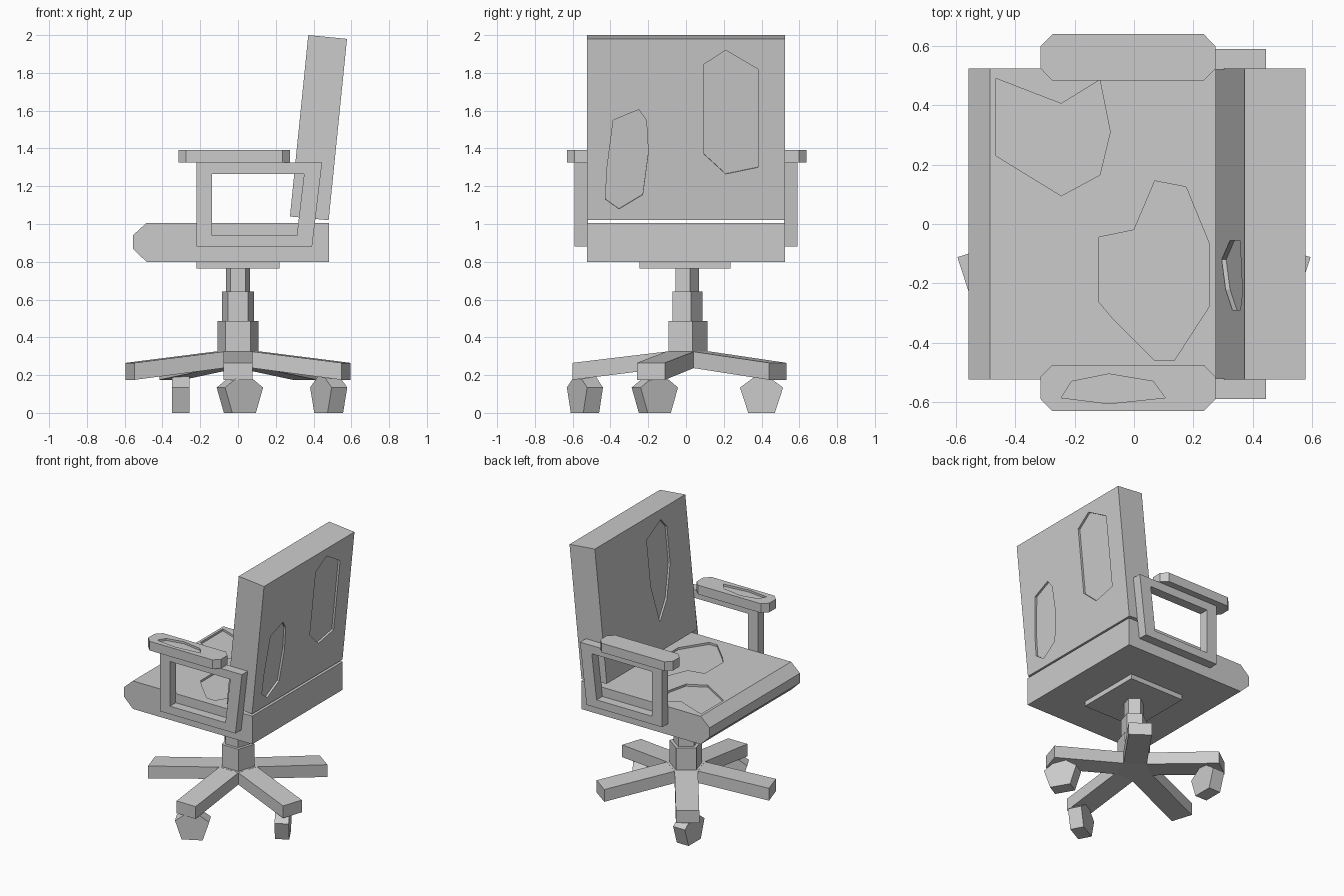
import bpy, bmesh, math
from mathutils import Vector, Matrix

if "Cube" in bpy.data.objects:
    bpy.data.objects.remove(bpy.data.objects["Cube"])


def prism(name, pts, vec):
    """Flat polygon of 3D points extruded along vec."""
    bm = bmesh.new()
    n = len(pts)
    a = [bm.verts.new(p) for p in pts]
    b = [bm.verts.new(Vector(p) + Vector(vec)) for p in pts]
    bm.faces.new(a)
    bm.faces.new(b[::-1])
    for i in range(n):
        bm.faces.new((a[i], b[i], b[(i + 1) % n], a[(i + 1) % n]))
    bmesh.ops.recalc_face_normals(bm, faces=bm.faces)
    me = bpy.data.meshes.new(name)
    bm.to_mesh(me)
    bm.free()
    ob = bpy.data.objects.new(name, me)
    bpy.context.collection.objects.link(ob)
    return ob


def cut(ob, cutter):
    """Subtract the cutter from ob and remove it."""
    cutter.hide_render = True
    mod = ob.modifiers.new("cut", 'BOOLEAN')
    mod.operation, mod.solver, mod.object = 'DIFFERENCE', 'EXACT', cutter
    bpy.context.view_layer.objects.active = ob
    bpy.ops.object.modifier_apply(modifier=mod.name)
    bpy.data.objects.remove(cutter)


def recess(ob, pts, inward, depth=0.015):
    """Shallow worn hollow with the outline pts lying on the surface."""
    d = Vector(inward).normalized()
    cut(ob, prism("cutter", [Vector(p) - d * 0.03 for p in pts], d * (0.03 + depth)))


def ngon(n, r, start):
    return [(r * math.cos(start + math.tau * i / n), r * math.sin(start + math.tau * i / n))
            for i in range(n)]


# Seat cushion with chamfered front edge
W = 0.523
seat = prism("seat", [(x, -W, z) for x, z in [(-0.557, 0.94), (-0.485, 1.005), (0.482, 1.005),
             (0.482, 0.80), (-0.485, 0.80), (-0.557, 0.87)]], (0, 2 * W, 0))
for outline in (
    [(-0.465, 0.49), (-0.245, 0.405), (-0.115, 0.485), (-0.08, 0.31), (-0.115, 0.165),
     (-0.245, 0.095), (-0.465, 0.23)],
    [(0.07, 0.145), (0.175, 0.125), (0.255, -0.07), (0.255, -0.275), (0.135, -0.46),
     (0.07, -0.46), (-0.07, -0.32), (-0.12, -0.26), (-0.12, -0.045), (0, -0.02)],
):
    recess(seat, [(x, y, 1.005) for x, y in outline], (0, 0, -1))

# Leaning backrest
back = prism("backrest", [(x, -W, z) for x, z in [(0.372, 2.0), (0.577, 1.98), (0.48, 1.02),
             (0.275, 1.04)]], (0, 2 * W, 0))
lean = 0.097 / 0.96
for outline in (
    [(-0.385, 1.55), (-0.25, 1.605), (-0.21, 1.55), (-0.2, 1.38), (-0.23, 1.155),
     (-0.355, 1.08), (-0.425, 1.13), (-0.42, 1.28)],
    [(0.095, 1.845), (0.21, 1.92), (0.38, 1.82), (0.38, 1.3), (0.21, 1.265), (0.095, 1.37)],
):
    recess(back, [(0.48 + (z - 1.02) * lean, y, z) for y, z in outline], (-1, 0, lean))
recess(back, [(0.275 + (z - 1.04) * lean, y, z) for y, z in
              [(-0.055, 1.85), (-0.23, 1.93), (-0.29, 1.86), (-0.29, 1.6), (-0.22, 1.37),
               (-0.12, 1.24), (-0.055, 1.52)]], (1, 0, -lean))

# Arm frames and pads on both sides
for side, label in ((1, "left"), (-1, "right")):
    frame = prism(label + "_arm_frame", [(x, side * 0.52, z) for x, z in
                  [(-0.22, 1.325), (0.445, 1.325), (0.392, 0.88), (-0.22, 0.88)]],
                  (0, side * 0.07, 0))
    cut(frame, prism("cutter", [(x, side * 0.4, z) for x, z in
        [(-0.138, 1.265), (0.35, 1.265), (0.311, 0.938), (-0.138, 0.938)]], (0, side * 0.4, 0)))
    cy = 0.561 if side > 0 else -0.552
    pad = prism(label + "_arm_pad", [(x, cy + y, 1.325) for x, y in
                [(-0.315, 0.037), (-0.275, 0.078), (0.235, 0.078), (0.275, 0.037),
                 (0.275, -0.037), (0.235, -0.078), (-0.275, -0.078), (-0.315, -0.037)]],
                (0, 0, 0.067))
recess(pad, [(x, y, 1.392) for x, y in [(-0.245, -0.585), (-0.21, -0.53), (-0.085, -0.505),
             (0.065, -0.53), (0.105, -0.585), (-0.085, -0.605)]], (0, 0, -1))

# Mounting plate and stepped five-sided column
prism("seat_plate", [(x, y, 0.765) for x, y in
      [(-0.22, -0.245), (0.22, -0.245), (0.22, 0.235), (-0.22, 0.235)]], (0, 0, 0.036))
for i, (r, z0, z1) in enumerate([(0.068, 0.64, 0.766), (0.088, 0.485, 0.642),
                                 (0.113, 0.32, 0.487)]):
    prism(f"column_{i + 1}", [(x, y, z0) for x, y in ngon(5, r, math.pi / 2)], (0, 0, z1 - z0))
prism("base_hub", [(x, y, 0.238) for x, y in ngon(5, 0.132, math.pi / 2)], (0, 0, 0.087))

# Five sloping legs
for i in range(5):
    leg = prism(f"leg_{i + 1}", [(x, -0.0775, z) for x, z in
                [(0.1, 0.325), (0.6, 0.265), (0.6, 0.175), (0.1, 0.238)]], (0, 0.155, 0))
    leg.rotation_euler.z = math.radians(-90 + 72 * i)

# Three remaining casters, each turned its own way
R, T = 0.12, 0.095
for i, (x, y, turn) in enumerate([(0.01, -0.535, -62), (0.48, -0.165, 30), (-0.303, 0.4, 0)]):
    wheel = prism(f"caster_{i + 1}", [(-T / 2, u, v + R * 0.809) for u, v in
                  ngon(5, R, math.pi / 2)], (T, 0, 0))
    wheel.matrix_world = Matrix.Translation((x, y, 0)) @ Matrix.Rotation(math.radians(turn), 4, 'Z')
